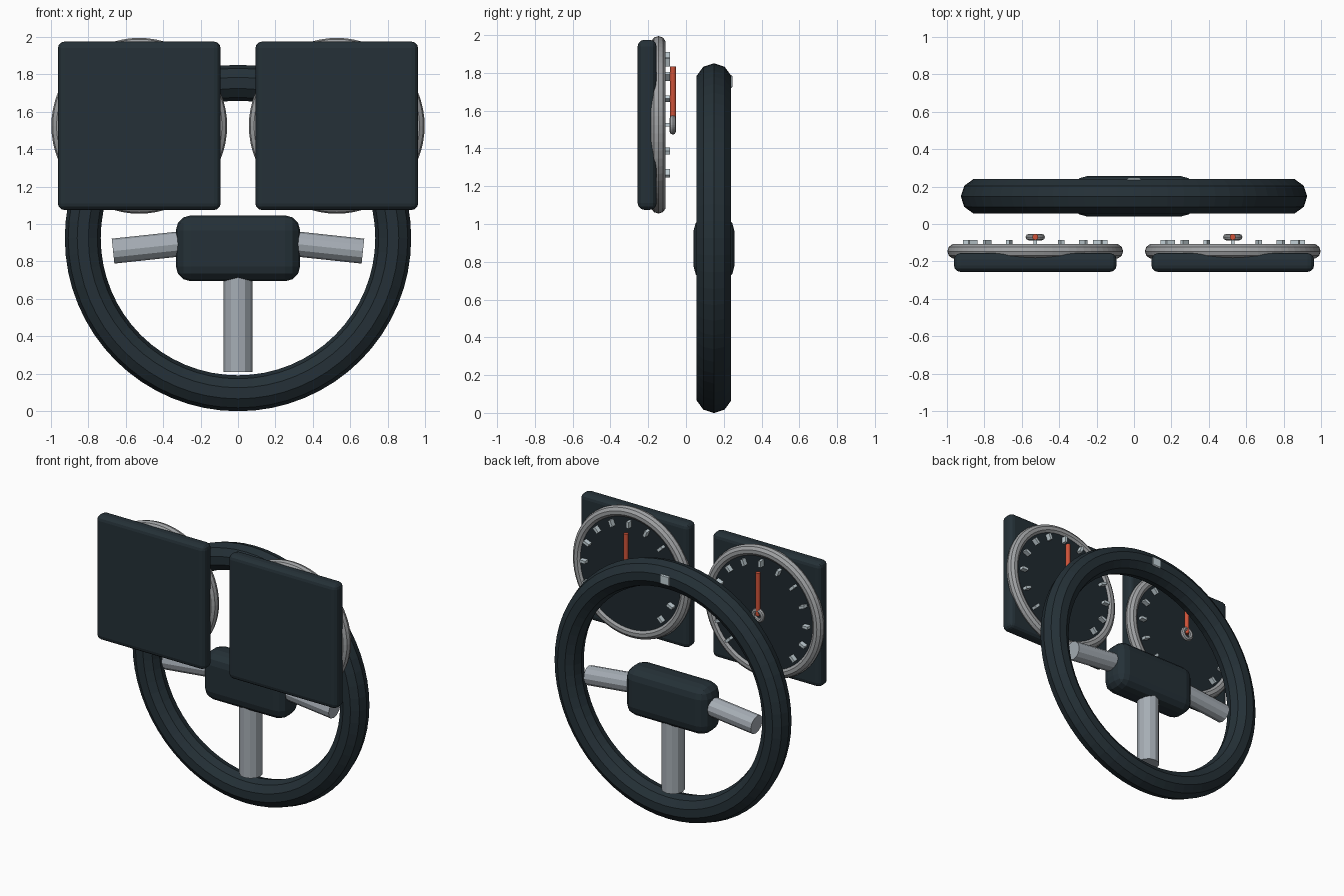
import bpy
from math import pi, radians, sin, cos
from mathutils import Vector

cube = bpy.data.objects.get("Cube")
if cube:
    bpy.data.objects.remove(cube, do_unlink=True)


def material(name, rgb):
    m = bpy.data.materials.new(name)
    m.use_nodes = True
    m.diffuse_color = (*rgb, 1)
    bsdf = next(n for n in m.node_tree.nodes if n.type == 'BSDF_PRINCIPLED')
    bsdf.inputs["Base Color"].default_value = (*rgb, 1)
    return m


DARK = material("charcoal", (0.018, 0.03, 0.038))
DIAL = material("dial black", (0.014, 0.022, 0.029))
STEEL = material("steel", (0.38, 0.42, 0.46))
BEZEL = material("bezel grey", (0.35, 0.36, 0.37))
PALE = material("pale marks", (0.55, 0.64, 0.68))
RED = material("needle red", (0.62, 0.085, 0.04))


def finish(name, mat):
    ob = bpy.context.object
    ob.name = name
    ob.data.materials.append(mat)
    return ob


def ring(name, mat, loc, major, minor, seg=64, sides=10):
    # Torus whose axis runs along y
    bpy.ops.mesh.primitive_torus_add(location=loc, rotation=(pi / 2, 0, 0),
                                     major_radius=major, minor_radius=minor,
                                     major_segments=seg, minor_segments=sides)
    return finish(name, mat)


def box(name, mat, loc, size, bevel=0, segments=3, spin=0):
    bpy.ops.mesh.primitive_cube_add(size=1, location=loc)
    ob = finish(name, mat)
    ob.scale = size
    bpy.ops.object.transform_apply(location=False, rotation=False, scale=True)
    ob.rotation_euler.y = spin
    if bevel:
        mod = ob.modifiers.new("rounded edges", 'BEVEL')
        mod.width, mod.segments = bevel, segments
    return ob


def rod(name, mat, a, b, radius, sides=12):
    a, b = Vector(a), Vector(b)
    bpy.ops.mesh.primitive_cylinder_add(vertices=sides, radius=radius,
                                        depth=(b - a).length, location=(a + b) / 2)
    ob = finish(name, mat)
    ob.rotation_euler = (b - a).to_track_quat('Z', 'Y').to_euler()
    return ob


# Steering wheel: rim, hub, spokes and the top marker
WY = 0.148
ring("wheel_rim", DARK, (0, WY, 0.925), 0.83, 0.096)
box("wheel_hub", DARK, (0, WY, 0.87), (0.664, 0.215, 0.352), 0.08)
rod("lower_spoke", STEEL, (0, WY, 0.21), (0, WY, 0.8), 0.077)
for side, s in (("left", 1), ("right", -1)):
    rod(side + "_spoke", STEEL, (s * 0.668, WY, 0.855), (s * 0.2, WY, 0.905), 0.067)
box("rim_marker", PALE, (0, WY + 0.08, 1.755), (0.074, 0.034, 0.07), 0.006, 1)


# Gauge: backing plate, bezel, dial, ticks and needle
def gauge(side, cx):
    cz = 1.525
    box(side + "_gauge_plate", DARK, (cx, -0.206, cz), (0.87, 0.1, 0.9), 0.035)
    ring(side + "_gauge_bezel", BEZEL, (cx, -0.146, cz), 0.43, 0.04)
    rod(side + "_gauge_dial", DIAL, (cx, -0.18, cz), (cx, -0.12, cz), 0.425, 64)
    for i in range(-6, 7):
        a = radians(22.5 * i)
        box(f"{side}_tick_{i + 7}", PALE,
            (cx + 0.362 * sin(a), -0.105, cz + 0.362 * cos(a)),
            (0.02, 0.04, 0.046), spin=a)
    rod(side + "_needle", RED, (cx, -0.069, cz), (cx, -0.069, cz + 0.31), 0.016)
    ring(side + "_needle_pivot", BEZEL, (cx, -0.07, cz), 0.035, 0.017, 24, 8)


gauge("left", 0.528)
gauge("right", -0.528)
